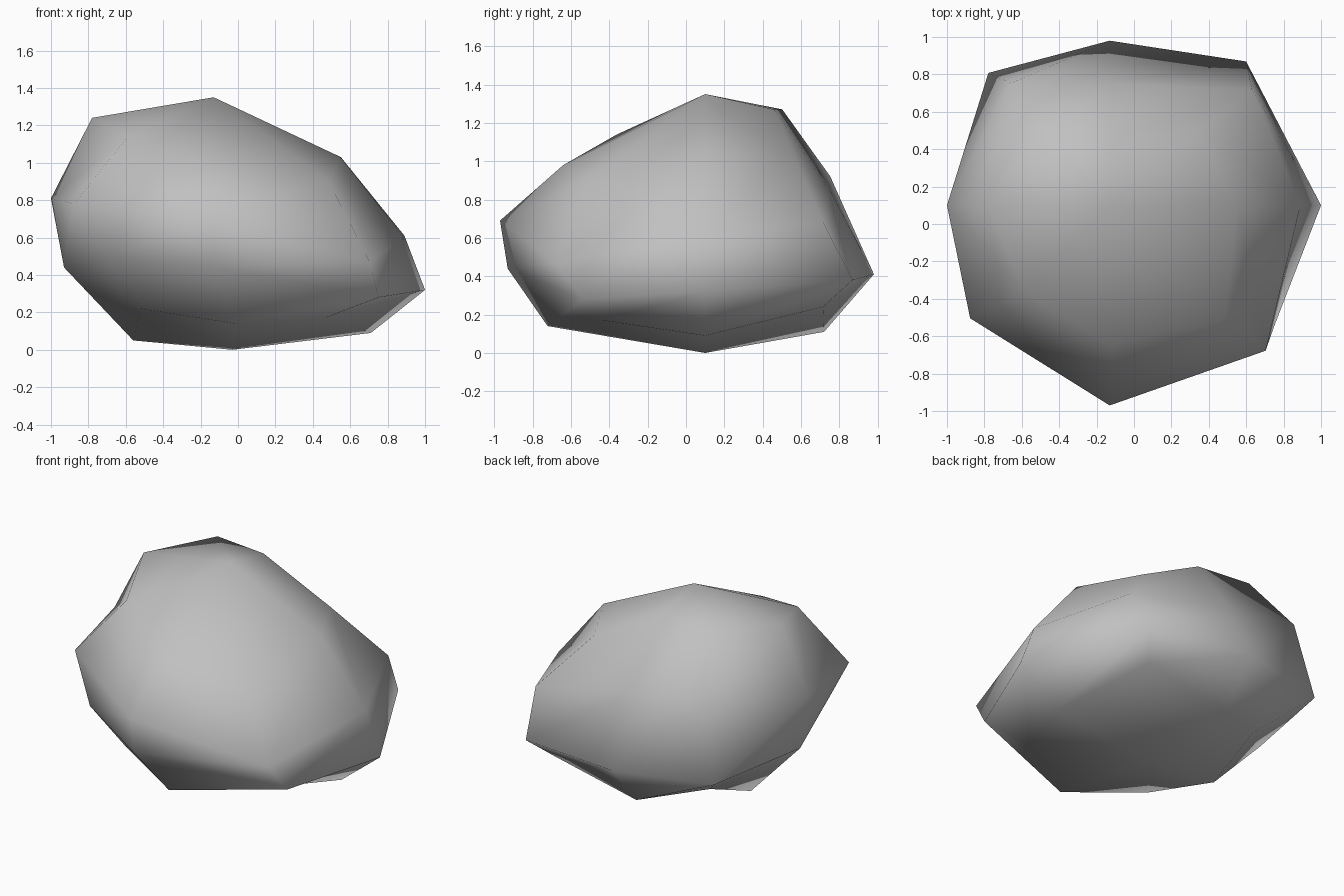
import bpy
import bmesh
from math import cos, sin, radians

# Remove the default cube
default_cube = bpy.data.objects.get("Cube")
if default_cube:
    bpy.data.objects.remove(default_cube, do_unlink=True)

# Stone colour
stone = bpy.data.materials.new("stone_grey")
stone.use_nodes = True
grey = (0.53, 0.53, 0.53, 1)
stone.diffuse_color = grey
stone.node_tree.nodes["Principled BSDF"].inputs["Base Color"].default_value = grey

# Axis of the boulder
AXIS_X, AXIS_Y = -0.13, 0.1
SIDES = 8

# Each ring holds radii, heights and small turns of single corners in degrees,
# going round from the left side (+x) towards the back (+y)
bottom_ring = (
    (0.84, 0.87, 0.62, 0.57, 0.43, 0.7, 0.83, 0.8),
    (0.09, 0.24, 0.11, 0.21, 0.05, 0.22, 0.14, 0.17),
    {5: 11, 6: 8, 7: 3},
)
lower_ring = (
    (1.13, 1.06, 0.88, 0.96, 0.8, 0.91, 1.03, 1.09),
    (0.32, 0.38, 0.41, 0.42, 0.44, 0.5, 0.44, 0.28),
    {1: 1.5, 3: -2.5, 5: 8, 7: 9},
)
upper_ring = (
    (1.02, 0.98, 0.65, 0.84, 0.87, 0.96, 1.07, 1.14),
    (0.61, 0.68, 0.85, 0.92, 0.81, 0.78, 0.69, 0.47),
    {1: -6, 3: -6, 5: -6, 7: 2},
)
top_ring = (
    (0.68, 0.62, 0.36, 0.55, 0.65, 0.65, 0.74, 0.87),
    (1.03, 1.02, 1.27, 1.27, 1.24, 1.14, 0.98, 0.9),
    {1: -5, 3: -2},
)


def add_ring(bm, ring):
    """Place one irregular ring of corners around the axis."""
    radii, heights, turns = ring
    corners = []
    for i, (radius, height) in enumerate(zip(radii, heights)):
        angle = radians(i * 360 / SIDES + turns.get(i, 0))
        corners.append(bm.verts.new((AXIS_X + radius * cos(angle),
                                     AXIS_Y + radius * sin(angle),
                                     height)))
    return corners


# Boulder body: rings joined by bands and closed by a fan at each end
bm = bmesh.new()
rings = [add_ring(bm, ring)
         for ring in (bottom_ring, lower_ring, upper_ring, top_ring)]
base_tip = bm.verts.new((-0.03, AXIS_Y, 0))
crown_tip = bm.verts.new((AXIS_X, AXIS_Y, 1.35))
for i in range(SIDES):
    j = (i + 1) % SIDES
    bm.faces.new((base_tip, rings[0][j], rings[0][i]))
    bm.faces.new((crown_tip, rings[-1][i], rings[-1][j]))
    for low, high in zip(rings, rings[1:]):
        bm.faces.new((low[i], low[j], high[j], high[i]))
bmesh.ops.recalc_face_normals(bm, faces=bm.faces)

# Soft shading over the whole stone
for face in bm.faces:
    face.smooth = True

mesh = bpy.data.meshes.new("boulder")
bm.to_mesh(mesh)
bm.free()
mesh.materials.append(stone)
boulder = bpy.data.objects.new("boulder", mesh)
bpy.context.collection.objects.link(boulder)
